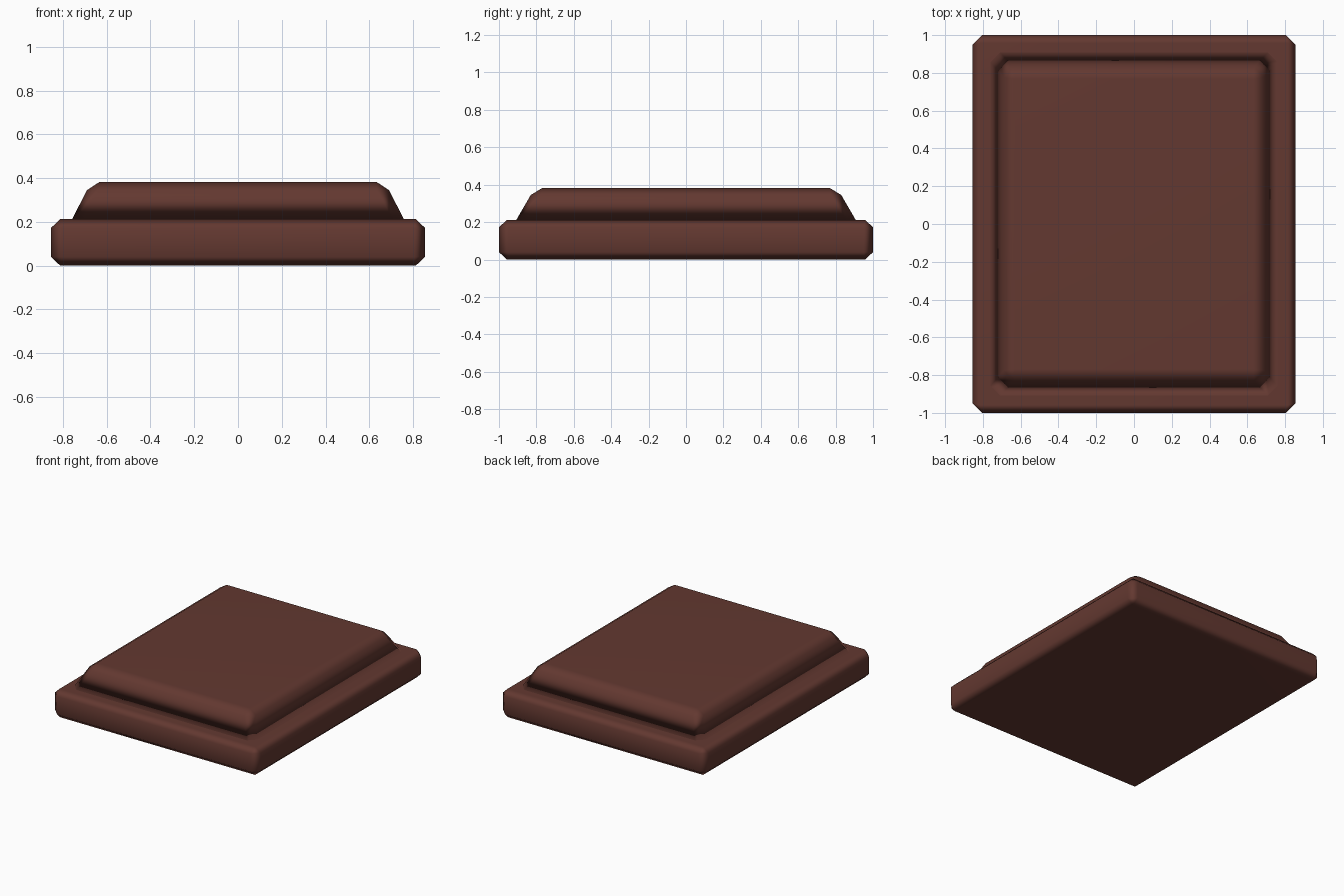
import bpy, bmesh

if "Cube" in bpy.data.objects:
    bpy.data.objects.remove(bpy.data.objects["Cube"])

chocolate = bpy.data.materials.new("dark_chocolate_brown")
chocolate.diffuse_color = (0.125, 0.040, 0.030, 1)
chocolate.use_nodes = True
chocolate.node_tree.nodes["Principled BSDF"].inputs["Base Color"].default_value = chocolate.diffuse_color


def ring(bm, x, y, z, c):
    """Rectangle loop with corners cut by c (8 points)."""
    pts = [(x, -y + c), (x, y - c), (x - c, y), (-x + c, y),
           (-x, y - c), (-x, -y + c), (-x + c, -y), (x - c, -y)]
    return [bm.verts.new((px, py, z)) for px, py in pts]


def block(name, levels):
    """Loft stacked loops; a corner cut of 0 gives a sharp rectangle."""
    bm = bmesh.new()
    rings = [ring(bm, *lv) for lv in levels]
    for a, b in zip(rings, rings[1:]):
        for i in range(8):
            j = (i + 1) % 8
            bm.faces.new((a[i], a[j], b[j], b[i]))
    bm.faces.new(rings[0][::-1])
    bm.faces.new(rings[-1])
    # merge doubled points of the sharp rectangles
    bmesh.ops.remove_doubles(bm, verts=bm.verts[:], dist=1e-4)
    bmesh.ops.recalc_face_normals(bm, faces=bm.faces[:])
    for f in bm.faces:
        f.smooth = True
    me = bpy.data.meshes.new(name)
    bm.to_mesh(me)
    bm.free()
    me.materials.append(chocolate)
    ob = bpy.data.objects.new(name, me)
    bpy.context.collection.objects.link(ob)
    ob.modifiers.new("even_shading", 'WEIGHTED_NORMAL')
    return ob


# wide bevelled base slab
block("base_slab", [(0.813, 0.958, 0.0, 0), (0.855, 1.0, 0.04, 0.05),
                    (0.855, 1.0, 0.172, 0.05), (0.813, 0.958, 0.212, 0)])

# tapered raised block on top
block("raised_top", [(0.77, 0.92, 0.19, 0.05), (0.69, 0.83, 0.345, 0.055),
                     (0.632, 0.768, 0.383, 0)])
